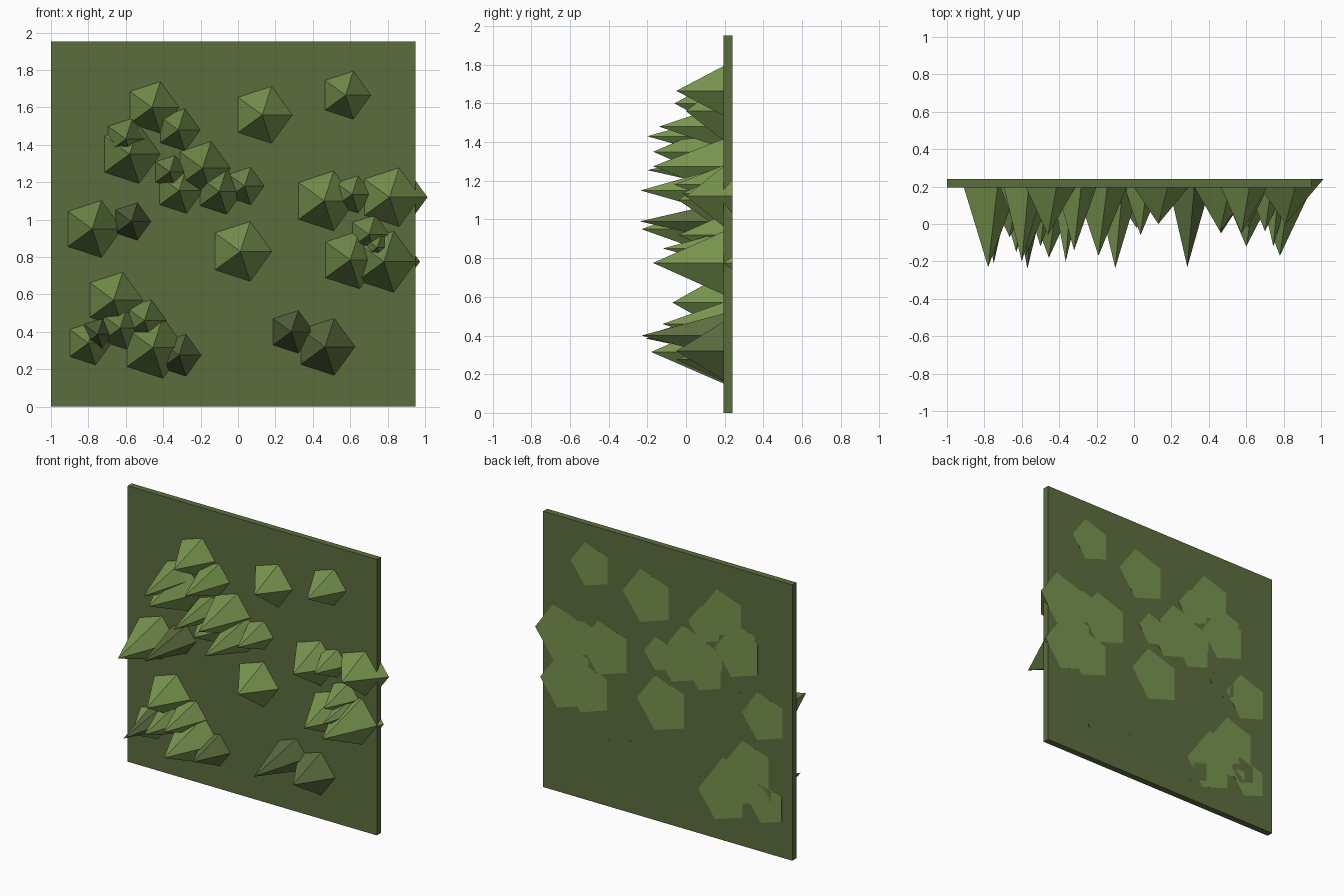
import bpy, bmesh, math
from mathutils import Matrix

if "Cube" in bpy.data.objects:
    bpy.data.objects.remove(bpy.data.objects["Cube"])


def material(name, rgb):
    m = bpy.data.materials.new(name)
    m.diffuse_color = (*rgb, 1)
    m.use_nodes = True
    m.node_tree.nodes["Principled BSDF"].inputs["Base Color"].default_value = m.diffuse_color
    return m


dark = material("dark moss green", (0.107, 0.155, 0.049))
light = material("leaf green", (0.190, 0.300, 0.078))

FRONT, BACK = 0.195, 0.24       # panel faces along y


def finish(bm, name, mat):
    me = bpy.data.meshes.new(name)
    bm.to_mesh(me)
    bm.free()
    me.materials.append(mat)
    ob = bpy.data.objects.new(name, me)
    bpy.context.collection.objects.link(ob)


# Backing panel
bm = bmesh.new()
bmesh.ops.create_cube(bm, size=1, matrix=Matrix.Translation((-0.025, (FRONT + BACK) / 2, 0.976))
                      @ Matrix.Diagonal((1.95, BACK - FRONT, 1.952, 1)))
finish(bm, "panel", dark)


# Five-sided spike; radius is measured where it leaves the panel front
def spike(name, x, z, radius, tip, mat):
    base = BACK + 0.0004
    h = base - tip
    bm = bmesh.new()
    bmesh.ops.create_cone(bm, cap_ends=True, segments=5, radius1=radius * h / (FRONT - tip),
                          radius2=0, depth=h)
    # Turn so one base corner points to +x and the tip to -y
    xs = max(bm.verts, key=lambda v: v.co.xy.length)
    turn = Matrix.Rotation(-math.atan2(xs.co.y, xs.co.x), 4, 'Z')
    bmesh.ops.transform(bm, verts=bm.verts, matrix=Matrix.Translation((x, base - h / 2, z))
                        @ Matrix.Rotation(math.pi / 2, 4, 'X') @ turn)
    bmesh.ops.remove_doubles(bm, verts=bm.verts, dist=1e-5)
    finish(bm, name, mat)


# x, z, radius, tip y
light_spikes = [
    (-.46, 1.60, .145, -.06), (-.32, 1.48, .118, -.14), (-.60, 1.43, .118, -.20),
    (-.58, 1.35, .165, -.17), (-.365, 1.255, .093, -.20), (-.19, 1.275, .15, -.17),
    (-.315, 1.155, .128, -.05), (-.10, 1.15, .128, -.235), (.035, 1.18, .105, -.06),
    (-.78, .95, .16, -.23), (.013, .83, .168, -.02), (.13, 1.56, .16, 0),
    (.575, 1.665, .135, -.05), (.46, 1.10, .168, -.04), (.61, 1.135, .105, -.02),
    (.81, 1.12, .165, 0), (.70, .92, .11, -.04), (.60, .785, .163, -.12),
    (.745, .85, .09, -.12), (.78, .775, .172, -.17), (-.665, .57, .157, -.07),
    (-.50, .46, .118, -.12), (-.80, .34, .123, -.05), (-.63, .42, .12, -.15),
    (-.455, .315, .172, -.18),
]
dark_spikes = [
    (-.57, .99, .105, -.238), (-.75, .385, .092, -.21), (-.315, .275, .118, -.05),
    (.285, .40, .12, -.23), (.465, .32, .16, -.05),
]
for i, s in enumerate(light_spikes):
    spike(f"light_spike_{i + 1}", *s, light)
for i, s in enumerate(dark_spikes):
    spike(f"dark_spike_{i + 1}", *s, dark)
